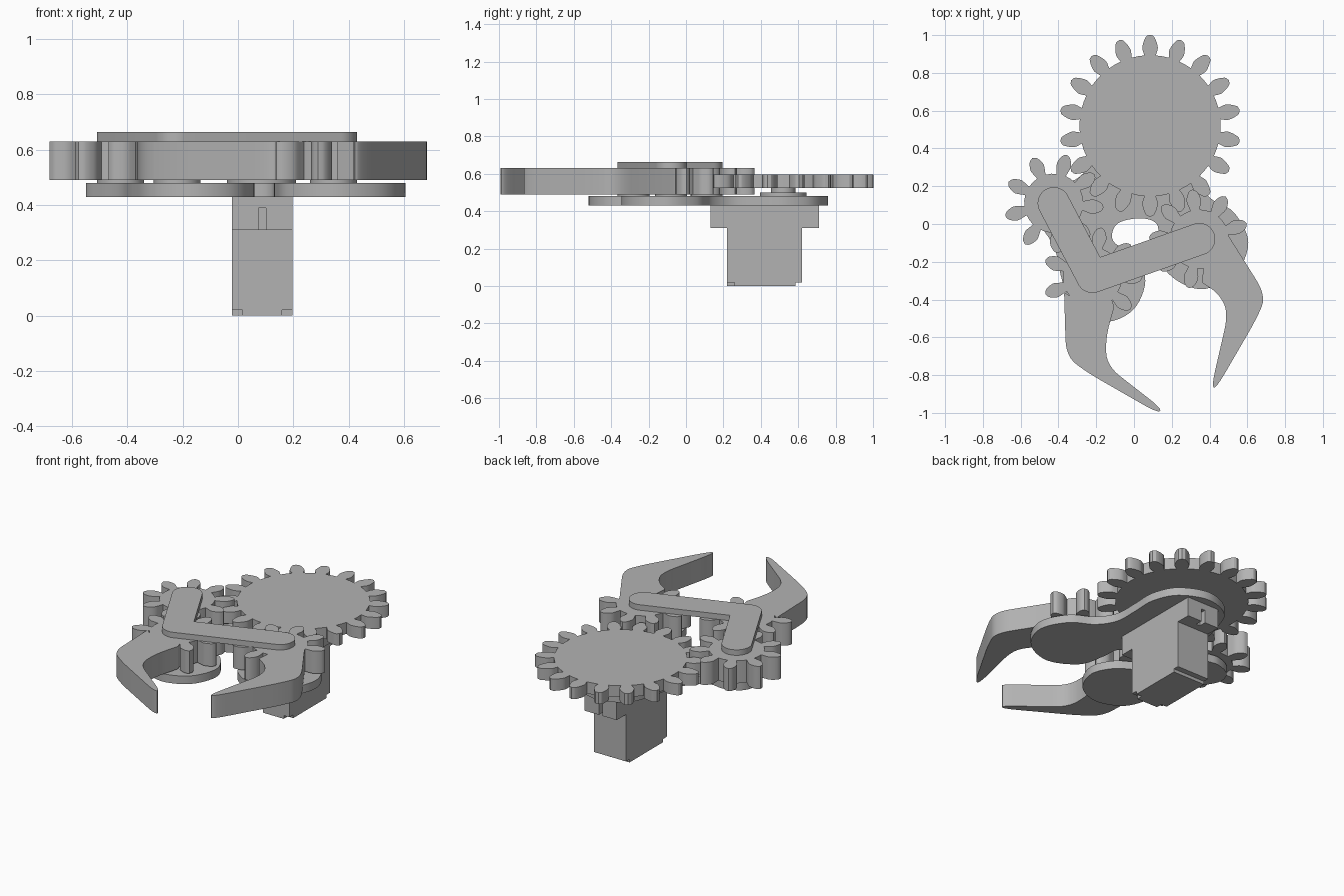
import bpy, bmesh
from math import sin, cos, tan, acos, atan2, radians, pi, hypot
from mathutils import Vector

if "Cube" in bpy.data.objects:
    bpy.data.objects.remove(bpy.data.objects["Cube"])

grey = bpy.data.materials.new("plain grey")
grey.use_nodes = True
colour = (0.45, 0.45, 0.45, 1)
grey.diffuse_color = colour
grey.node_tree.nodes["Principled BSDF"].inputs["Base Color"].default_value = colour


def finish(name, bm):
    bmesh.ops.recalc_face_normals(bm, faces=bm.faces)
    mesh = bpy.data.meshes.new(name)
    bm.to_mesh(mesh)
    bm.free()
    mesh.materials.append(grey)
    ob = bpy.data.objects.new(name, mesh)
    bpy.context.collection.objects.link(ob)
    bpy.ops.object.select_all(action="DESELECT")
    ob.select_set(True)
    bpy.context.view_layer.objects.active = ob
    bpy.ops.object.shade_smooth_by_angle(angle=radians(30))
    return ob


def slab(name, outline, z0, z1):
    """Extrude a closed 2D outline between two heights."""
    bm = bmesh.new()
    face = bm.faces.new([bm.verts.new((p[0], p[1], z0)) for p in outline])
    top = bmesh.ops.extrude_face_region(bm, geom=[face])["geom"]
    verts = [v for v in top if isinstance(v, bmesh.types.BMVert)]
    bmesh.ops.translate(bm, vec=(0, 0, z1 - z0), verts=verts)
    return finish(name, bm)


def box(name, x0, x1, y0, y1, z0, z1):
    return slab(name, [(x0, y0), (x1, y0), (x1, y1), (x0, y1)], z0, z1)


def arc(c, r, a0, a1, n=20):
    return [(c[0] + r * cos(a0 + (a1 - a0) * i / n),
             c[1] + r * sin(a0 + (a1 - a0) * i / n)) for i in range(n + 1)]


def disc(name, c, r, z0, z1):
    return slab(name, arc(c, r, 0, 2 * pi, 48)[:-1], z0, z1)


def soften(points, reach):
    """Round the inner corners of an open path."""
    pts = [Vector(p) for p in points]
    out = [pts[0]]
    for a, b, c in zip(pts, pts[1:], pts[2:]):
        p = b + (a - b).normalized() * min(reach, (a - b).length * 0.48)
        q = b + (c - b).normalized() * min(reach, (c - b).length * 0.48)
        out += [p.lerp(b, t / 6).lerp(b.lerp(q, t / 6), t / 6) for t in range(7)]
    return out + [pts[-1]]


def closed_curve(points, n=6):
    """Smooth closed curve through the points."""
    pts = [Vector(p) for p in points]
    out = []
    for i in range(len(pts)):
        a, b, c, d = (pts[(i + k) % len(pts)] for k in (-1, 0, 1, 2))
        for s in range(n):
            t = s / n
            out.append(0.5 * (2 * b + (c - a) * t + (2 * a - 5 * b + 4 * c - d) * t * t
                              + (3 * b - a - 3 * c + d) * t ** 3))
    return out


MODULE = 0.0482


def gear(c, teeth, phase, skip=(), arm=()):
    """Involute gear outline; an arm can replace some of the teeth."""
    pitch = MODULE * teeth / 2
    base, root, tip = pitch * cos(radians(20)), pitch - 1.25 * MODULE, pitch + MODULE
    inv = lambda a: tan(a) - a

    def half(r):
        if r <= base:
            return pi / 2 / teeth + inv(radians(20)) - 0.03 * (base - r) / MODULE
        return pi / 2 / teeth + inv(radians(20)) - inv(acos(base / r))

    radii = [root + (tip - root) * i / 8 for i in range(9)]
    flank = [(r, half(r)) for r in radii]
    flank[-1] = (tip - 0.006, flank[-1][1] * 1.1)
    profile = [(r, -h) for r, h in flank] + [(tip, 0)] + [(r, h) for r, h in reversed(flank)]
    out = []
    for k in range(teeth):
        mid = radians(phase) + 2 * pi * k / teeth
        if k in skip:
            if k == skip[0]:
                out += list(arm)
            continue
        out += [(c[0] + r * cos(mid + a), c[1] + r * sin(mid + a)) for r, a in profile]
        out.append((c[0] + root * cos(mid + pi / teeth), c[1] + root * sin(mid + pi / teeth)))
    return out


drive, idler = (0.085, 0.52), (-0.425, 0.11)
right_pivot, left_pivot = (-0.22, -0.28), (0.345, -0.08)

# Gears and the two claws that grow out of gears
slab("drive_gear", gear(drive, 18, 90), 0.525, 0.597)
slab("idler_gear", gear(idler, 9, 75), 0.49, 0.63)

right_arm = soften([(-0.37, -0.36), (-0.36, -0.7), (-0.25, -0.785), (0.125, -1.0),
                    (0.15, -0.98), (-0.145, -0.75), (-0.15, -0.6), (-0.105, -0.44)], 0.09)
slab("right_claw", gear(right_pivot, 9, 0, (6, 7), right_arm), 0.49, 0.63)

left_arm = soften([(0.36, -0.31), (0.45, -0.37), (0.5, -0.47), (0.41, -0.86),
                   (0.435, -0.87), (0.65, -0.5), (0.7, -0.38), (0.505, -0.07)], 0.1)
slab("left_claw", gear(left_pivot, 9, 18, (7, 8), left_arm), 0.49, 0.63)

# Bent link joining the three pivots
R = 0.085
ax, ay = idler[0] - right_pivot[0], idler[1] - right_pivot[1]
bx, by = left_pivot[0] - right_pivot[0], left_pivot[1] - right_pivot[1]
a, b = atan2(ay, ax), atan2(by, bx)
bis, reach = (a + b) / 2, R / sin((a - b) / 2)
link = (arc(idler, R, a - pi / 2, a + pi / 2)
        + arc(right_pivot, R, a + pi / 2, b + 1.5 * pi)
        + arc(left_pivot, R, b - pi / 2, b + pi / 2)
        + [(right_pivot[0] + reach * cos(bis), right_pivot[1] + reach * sin(bis))])
slab("top_link", link, 0.63, 0.664)

# Rounded base plate with a lobe under each pivot
plate = [(0.085, 0.76), (-0.085, 0.69), (-0.155, 0.52), (-0.2, 0.36), (-0.31, 0.235),
         (-0.42, 0.235), (-0.52, 0.19), (-0.55, 0.1), (-0.5, 0.0), (-0.42, -0.13),
         (-0.38, -0.3), (-0.315, -0.455), (-0.16, -0.52), (-0.005, -0.455), (0.06, -0.3),
         (0.0, -0.17), (-0.11, -0.09), (-0.09, 0.0), (0.03, 0.03), (0.12, 0.0),
         (0.135, -0.11), (0.18, -0.26), (0.35, -0.345), (0.53, -0.27), (0.605, -0.1),
         (0.53, 0.06), (0.4, 0.14), (0.33, 0.25), (0.325, 0.4), (0.325, 0.55), (0.255, 0.69)]
slab("base_plate", closed_curve(plate), 0.43, 0.48)

# Washers, horn and hub under the gears
for name, c in (("idler", idler), ("right_claw", right_pivot), ("left_claw", left_pivot)):
    disc(name + "_washer", c, 0.085, 0.48, 0.49)
disc("servo_horn", drive, 0.125, 0.48, 0.5)
disc("servo_hub", drive, 0.065, 0.5, 0.525)

# Servo body with recessed bottom corners
X0, X1 = -0.022, 0.198
box("servo_body", X0, X1, 0.22, 0.62, 0.02, 0.43)
box("servo_foot_long", X0 + 0.038, X1 - 0.038, 0.22, 0.585, 0, 0.02)
box("servo_foot_wide", X0, X1, 0.258, 0.585, 0, 0.02)

# Slotted mounting ears on both ends
for name, inner, outer in (("front", 0.22, 0.13), ("back", 0.62, 0.71)):
    mid = (inner + outer) / 2
    box(name + "_ear_root", X0, X1, *sorted((inner, mid)), 0.31, 0.43)
    box(name + "_ear_right", X0, 0.075, *sorted((mid, outer)), 0.31, 0.43)
    box(name + "_ear_left", 0.101, X1, *sorted((mid, outer)), 0.31, 0.43)
    box(name + "_ear_bridge", 0.075, 0.101, *sorted((mid, outer)), 0.39, 0.43)
